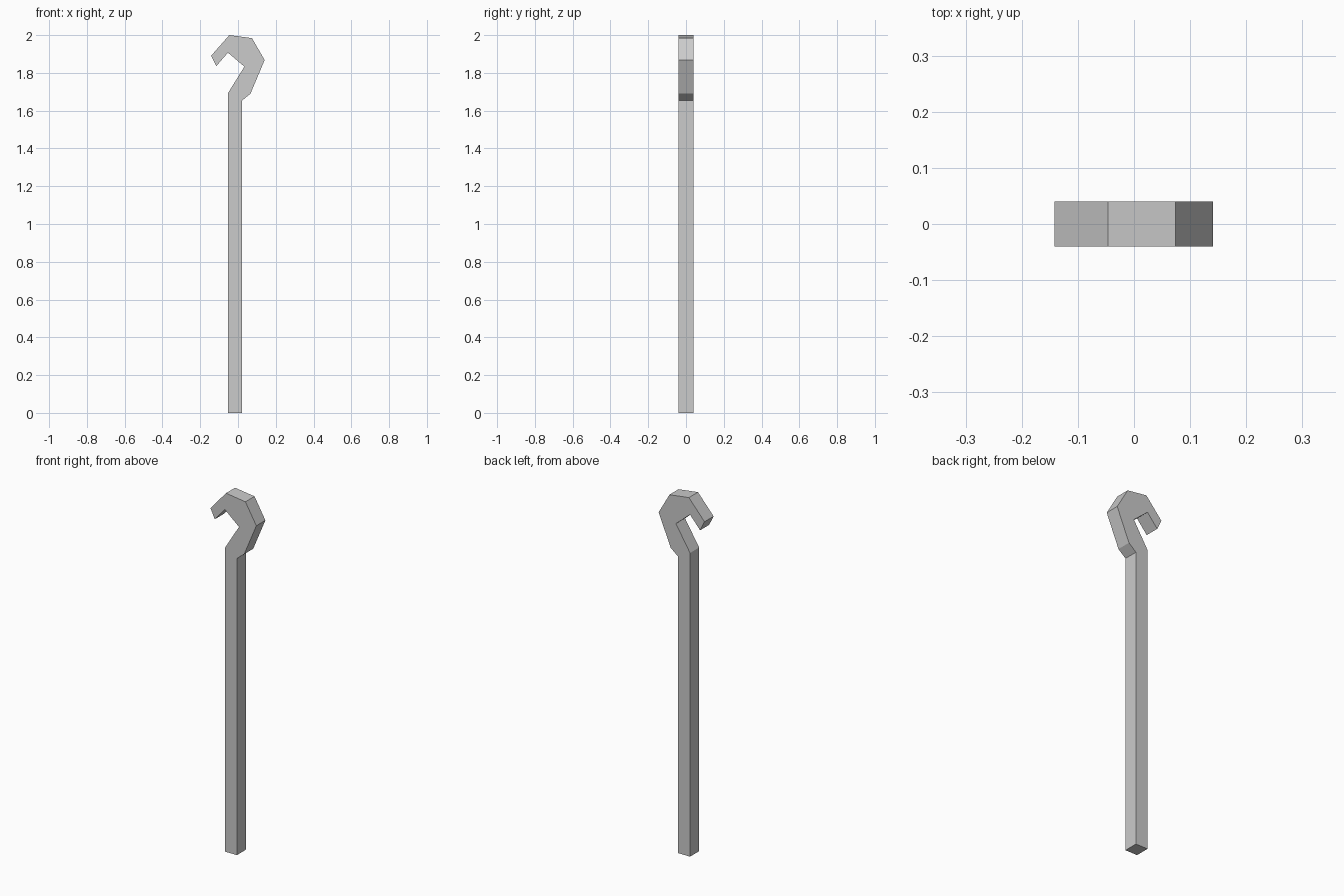
import bpy, bmesh

if "Cube" in bpy.data.objects:
    bpy.data.objects.remove(bpy.data.objects["Cube"])

# Side profile of the staff and its crook, as (x, z) going counter-clockwise
PROFILE = [
    (-0.053, 0.0), (0.021, 0.0),                       # foot of the shaft
    (0.021, 1.653), (0.066, 1.69), (0.141, 1.868),     # outer curve
    (0.074, 1.984), (-0.046, 2.0), (-0.142, 1.891),
    (-0.115, 1.836), (-0.053, 1.907),                  # hook tip
    (0.034, 1.833), (-0.053, 1.693),                   # inner curve
]
HALF_DEPTH = 0.04


def extrude_profile(name, points, half_depth):
    bm = bmesh.new()
    face = bm.faces.new([bm.verts.new((x, -half_depth, z)) for x, z in points])
    result = bmesh.ops.extrude_face_region(bm, geom=[face], use_keep_orig=True)
    moved = [g for g in result["geom"] if isinstance(g, bmesh.types.BMVert)]
    bmesh.ops.translate(bm, vec=(0, 2 * half_depth, 0), verts=moved)
    bmesh.ops.recalc_face_normals(bm, faces=bm.faces)
    mesh = bpy.data.meshes.new(name)
    bm.to_mesh(mesh)
    bm.free()
    obj = bpy.data.objects.new(name, mesh)
    bpy.context.collection.objects.link(obj)
    return obj


# Staff: square shaft with a faceted crook on top
extrude_profile("crook_staff", PROFILE, HALF_DEPTH)
